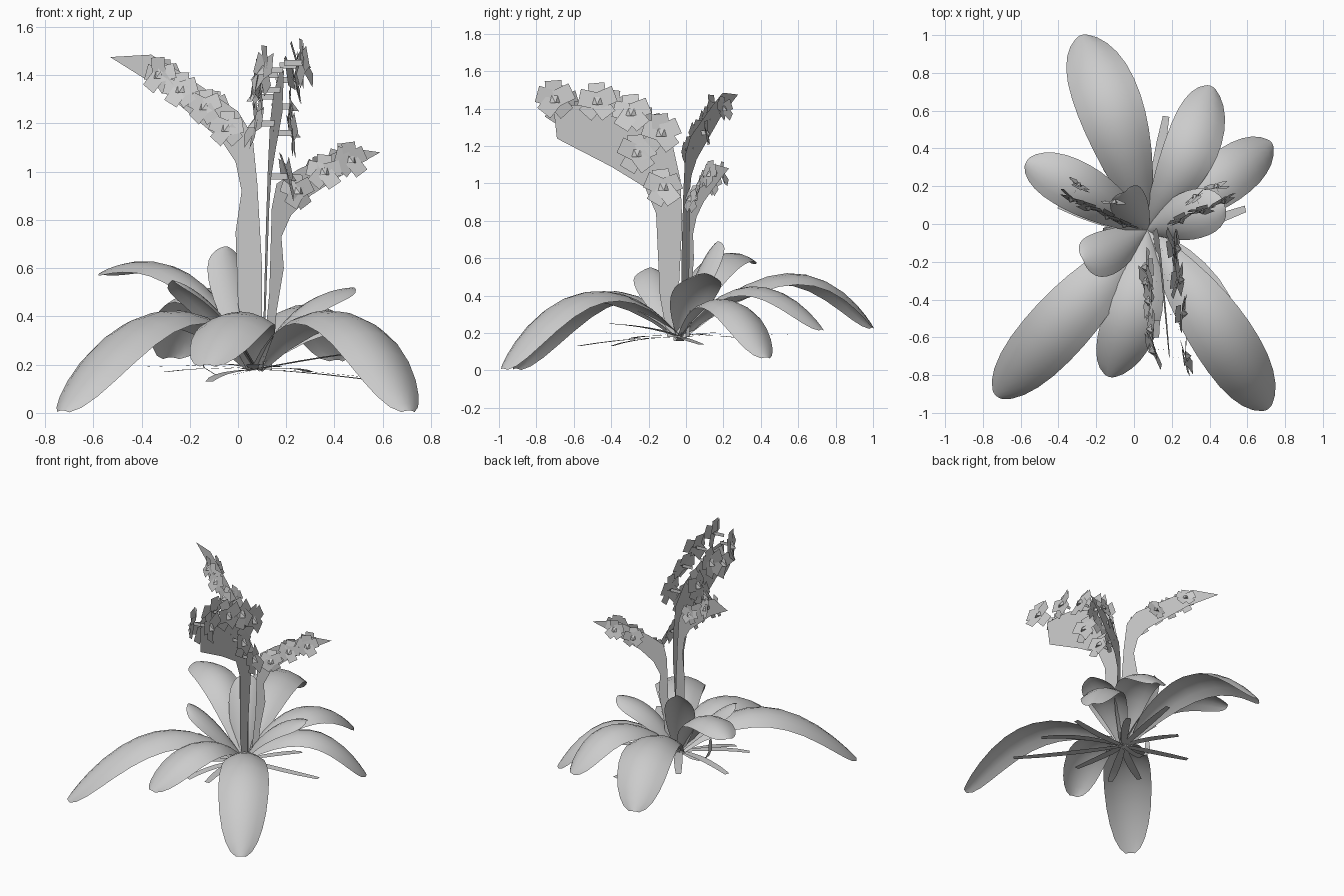
import bpy, math, random
from mathutils import Vector as V

if "Cube" in bpy.data.objects:
    bpy.data.objects.remove(bpy.data.objects["Cube"])

random.seed(4)
BASE = V((0.07, -0.03, 0.18))
UP = V((0, 0, 1))


def make(name, verts, faces, smooth=False):
    me = bpy.data.meshes.new(name)
    me.from_pydata([tuple(v) for v in verts], [], faces)
    me.update()
    ob = bpy.data.objects.new(name, me)
    bpy.context.collection.objects.link(ob)
    if smooth:
        me.polygons.foreach_set("use_smooth", [True] * len(me.polygons))
    return ob


def strip(name, start, mid, tip, widths, cup, cols=4):
    """Curved blade along an arc through start, mid and tip; widths = (t, width)."""
    a, m, c = V(start), V(mid), V(tip)
    b = 2 * m - (a + c) / 2
    side = (c - a).cross(UP).normalized()
    verts, faces, n = [], [], len(widths)
    for t, w in widths:
        p = a * (1 - t) ** 2 + b * 2 * t * (1 - t) + c * t * t
        d = ((b - a) * (1 - t) + (c - b) * t).normalized()
        nrm = side.cross(d)
        for j in range(cols + 1):
            s = 2 * j / cols - 1
            verts.append(p + side * s * w / 2 - nrm * cup * w * s * s)
    k = cols + 1
    for i in range(n - 1):
        for j in range(cols):
            q = i * k + j
            faces.append((q, q + 1, q + k + 1, q + k))
    return make(name, verts, faces, True)


# Leaves: mid point, tip, width
profile = [(0, .2), (.1, .42), (.2, .63), (.3, .79), (.4, .9), (.5, .97), (.6, 1), (.7, .99),
           (.8, .93), (.88, .81), (.94, .64), (.98, .43), (1, .2)]
leaves = [
    ((-.10, .54, .52), (-.28, 1.0, .23), .35),
    ((.28, .35, .45), (.41, .73, .22), .29),
    ((.43, .21, .38), (.73, .43, .07), .28),
    ((-.22, .15, .58), (-.57, .33, .58), .27),
    ((-.32, -.46, .42), (-.73, -.91, .01), .33),
    ((.42, -.53, .42), (.71, -.98, .01), .33),
    ((.01, -.42, .42), (-.13, -.81, .2), .30),
    ((-.1, -.13, .43), (-.27, -.19, .55), .24),
    ((0, .06, .48), (-.05, .17, .69), .20),
    ((.25, .03, .43), (.48, .1, .52), .26),
]
for i, (mid, tip, w) in enumerate(leaves):
    strip(f"leaf_{i+1}", BASE, mid, tip, [(t, p * w) for t, p in profile], .18, 6)

# Roots: thin flat strips spreading from the base
roots = [(.59, .08, .14), (.17, .57, .19), (.6, -.58, .13), (.5, -.4, .25),
         (-.4, .1, .19), (-.3, -.3, .17), (-.12, -.4, .13), (.1, -.5, .2),
         (.3, .3, .17), (-.15, .3, .2)]
root_profile = [(0, .03), (.2, .045), (.4, .055), (.6, .055), (.8, .05), (1, .035)]
for i, r in enumerate(roots):
    tip = V(r)
    mid = (BASE + tip) / 2 + V((random.uniform(-.04, .04), random.uniform(-.04, .04), .01))
    strip(f"root_{i+1}", BASE, mid, tip, root_profile, 0, 1)
strip("bent_root", BASE, (-.12, -.04, .17), (-.16, -.05, .32), root_profile, 0, 1)


# Flower stalks: flat outlines, mapped into leaning upright planes
def stalk(name, outline, place):
    make(name, [place(u, z) for u, z in outline], [tuple(range(len(outline)))])


def place_a(x, z): return V((x, (.05 - x) * .48, z))
def place_b(x, z): return V((x, (x - .1) * .47, z))
def place_c(y, z): return V((.1 + .03 * (z - .3) - .08 * y, y, z))


stalk("left_stalk", [(.05, .18), (0, .45), (-.01, .75), (.015, .92), (-.01, 1.04), (-.07, 1.13),
                     (-.33, 1.35), (-.53, 1.475), (-.36, 1.485), (-.25, 1.42), (0, 1.25),
                     (.06, 1.15), (.08, .95), (.1, .6), (.1, .18)], place_a)
stalk("right_stalk", [(.1, .18), (.13, .5), (.14, .85), (.16, .95), (.25, 1.01), (.45, 1.1),
                      (.59, 1.08), (.5, 1.03), (.3, .9), (.22, .82), (.18, .73), (.19, .6),
                      (.16, .42), (.14, .18)], place_b)
stalk("front_stalk", [(-.1, .18), (-.14, .4), (-.16, .84), (-.22, .98), (-.4, 1.09), (-.69, 1.24),
                      (-.71, 1.42), (-.5, 1.42), (-.2, 1.32), (-.07, 1.2), (-.03, 1.02),
                      (-.02, .8), (-.04, .4), (-.03, .18)], place_c)


# Flowers: five broad overlapping petals, a small pointed lip and a strip stem
def flower(name, centre, normal, r, root):
    n = normal.normalized()
    x = UP.cross(n).normalized()
    y = n.cross(x)
    verts, faces = [], []

    def add(pts):
        faces.append(tuple(range(len(verts), len(verts) + len(pts))))
        verts.extend(pts)

    for k in range(5):
        a = math.radians(90 + 72 * k) + random.uniform(-.12, .12)
        d = x * math.cos(a) + y * math.sin(a)
        s = n.cross(d) * .45 * r
        lift = n * r * random.uniform(-.2, .3)
        near, far = centre + d * .05 * r + n * .02 * r * k, centre + d * r + lift
        add([near - s, near + s, far + s, far - s])
    apex = centre + n * .35 * r - y * .25 * r
    ring = [centre + x * .28 * r * i + y * .2 * r * j + n * .1 * r
            for i, j in ((-1, -1), (1, -1), (.6, 1), (-.6, 1))]
    for k in range(4):
        add([ring[k], ring[(k + 1) % 4], apex])
    h = y * .012
    add([root - h, root + h, centre + h, centre - h])
    make(name, verts, faces)


def flowers(name, spots, place, side, offset, r):
    for i, (u, z) in enumerate(spots):
        root = place(u, z)
        c = root + side.normalized() * offset
        tilt = V((random.uniform(-.2, .2), random.uniform(-.2, .2), .15))
        flower(f"{name}_{i+1}", c, side.normalized() + tilt, r, root)


a_spots = [(-.31, 1.4), (-.22, 1.34), (-.12, 1.27), (-.03, 1.18)]
b_spots = [(.23, .92), (.34, 1.0), (.45, 1.05)]
c_right = [(-.71, 1.45), (-.48, 1.44), (-.3, 1.38), (-.14, 1.27), (-.27, 1.16), (-.13, .98)]
c_left = [(-.66, 1.42), (-.55, 1.34), (-.4, 1.4), (-.22, 1.31), (-.3, 1.2)]
na, nb = V((-.43, -.9, 0)), V((.42, -.9, 0))
flowers("left_flower_front", a_spots, place_a, na, .04, .072)
flowers("left_flower_back", a_spots[::2], place_a, -na, .03, .065)
flowers("right_flower_front", b_spots, place_b, nb, .04, .072)
flowers("right_flower_back", b_spots[1:], place_b, -nb, .03, .065)
flowers("front_flower_right", c_right, place_c, V((1, .1, 0)), .075, .1)
flowers("front_flower_left", c_left, place_c, V((-1, -.1, 0)), .075, .1)
